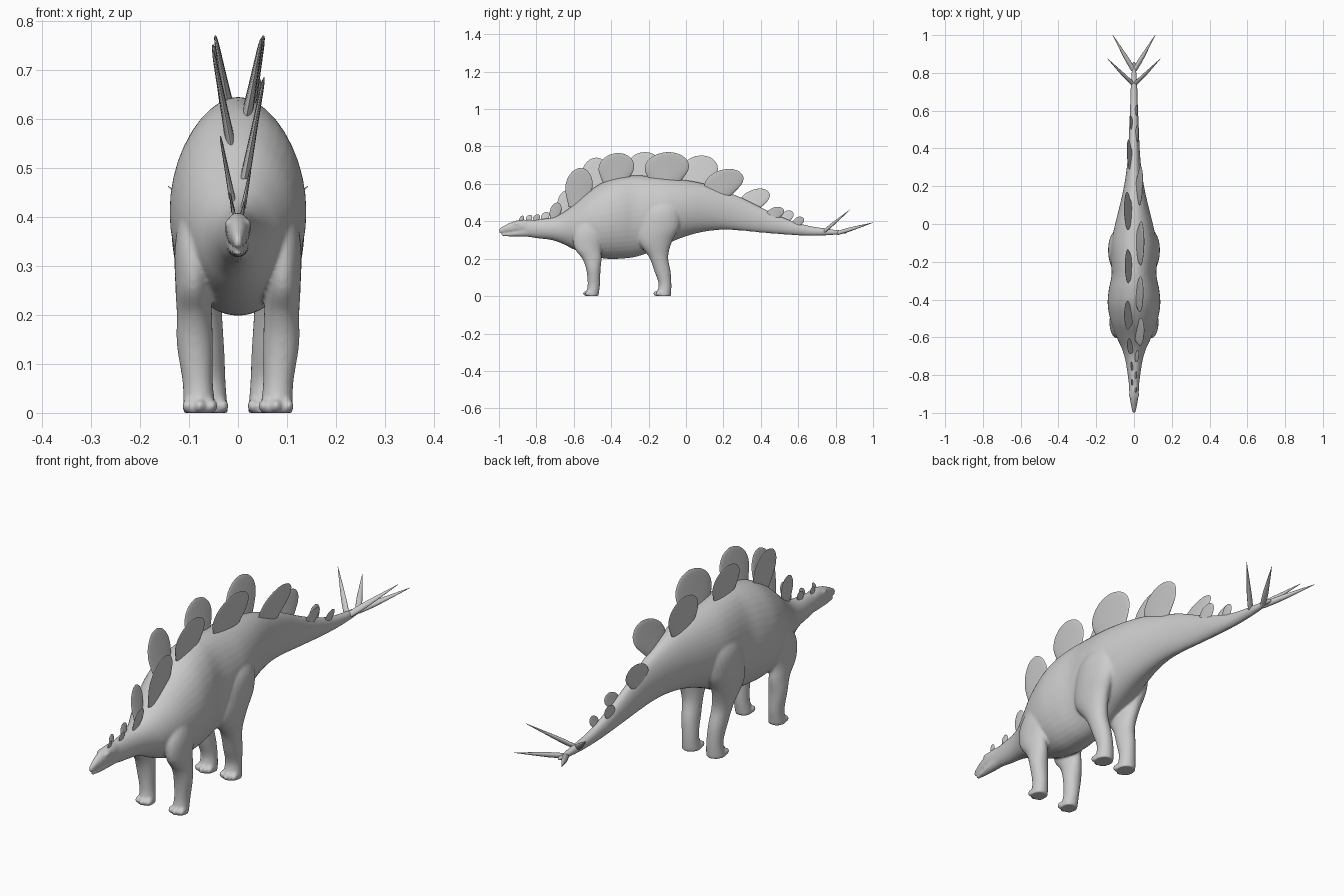
import bpy, bmesh
from math import sin, cos, tau, radians
from mathutils import Vector, Matrix

if "Cube" in bpy.data.objects:
    bpy.data.objects.remove(bpy.data.objects["Cube"])

X, Y, Z = Vector((1, 0, 0)), Vector((0, 1, 0)), Vector((0, 0, 1))

hide = bpy.data.materials.new("grey_hide")
hide.use_nodes = True
GREY = (0.6, 0.6, 0.6, 1)
hide.diffuse_color = GREY
hide.node_tree.nodes["Principled BSDF"].inputs["Base Color"].default_value = GREY


def spline(rows, steps=6):
    """Smooth Catmull-Rom resampling of rows of numbers."""
    out = []
    last = len(rows) - 1
    for i in range(last):
        a, b, c, d = (rows[max(0, min(last, i + k))] for k in (-1, 0, 1, 2))
        for s in range(steps):
            t = s / steps
            out.append([q + t * ((r - p) + t * ((2 * p - 5 * q + 4 * r - w)
                        + t * (3 * q - p - 3 * r + w))) / 2
                        for p, q, r, w in zip(a, b, c, d)])
    return out + [list(rows[-1])]


def loft(bm, rings, u, v, sides=24):
    """Skin elliptical rings (x, y, z, radius_u, radius_v) into a closed tube."""
    loops = []
    for x, y, z, ru, rv in spline(rings):
        loops.append([bm.verts.new(Vector((x, y, z))
                      + u * max(ru, 0.001) * cos(tau * k / sides)
                      + v * max(rv, 0.001) * sin(tau * k / sides)) for k in range(sides)])
    faces = [bm.faces.new((a[k], a[(k + 1) % sides], b[(k + 1) % sides], b[k]))
             for a, b in zip(loops, loops[1:]) for k in range(sides)]
    faces += [bm.faces.new(loops[0]), bm.faces.new(loops[-1])]
    bmesh.ops.recalc_face_normals(bm, faces=faces)


def blob(bm, centre, size):
    """Ellipsoid for toes and brows."""
    bmesh.ops.create_uvsphere(bm, u_segments=16, v_segments=10, radius=1,
                              matrix=Matrix.Translation(centre) @ Matrix.Diagonal((*size, 1)))


def finish(bm, name):
    mesh = bpy.data.meshes.new(name)
    bm.to_mesh(mesh)
    bm.free()
    mesh.materials.append(hide)
    obj = bpy.data.objects.new(name, mesh)
    bpy.context.collection.objects.link(obj)
    bpy.ops.object.select_all(action='DESELECT')
    obj.select_set(True)
    bpy.context.view_layer.objects.active = obj
    bpy.ops.object.shade_smooth_by_angle(angle=radians(50))
    return obj


# Trunk, neck and tail: y, underside, back, half width
TRUNK = [
    (-.9, .33, .395, .016), (-.86, .32, .405, .025), (-.8, .31, .41, .033),
    (-.72, .3, .42, .046), (-.66, .28, .445, .064), (-.6, .25, .49, .092),
    (-.52, .22, .56, .122), (-.43, .2, .615, .139), (-.35, .2, .638, .134),
    (-.27, .21, .645, .119), (-.18, .24, .64, .122), (-.1, .28, .632, .12),
    (0, .32, .62, .1), (.1, .345, .6, .075), (.2, .355, .565, .053),
    (.3, .35, .525, .038), (.4, .34, .475, .03), (.52, .33, .42, .025),
    (.64, .323, .38, .02), (.76, .325, .36, .016), (.86, .335, .348, .008)]

body = bmesh.new()
loft(body, [(0, y, (lo + hi) / 2, w, (hi - lo) / 2) for y, lo, hi, w in TRUNK], X, Z, 40)


def back_height(y):
    return min(spline(TRUNK), key=lambda row: abs(row[0] - y))[2]


# Skull with beak, and a slightly open lower jaw
loft(body, [(0, -.82, .37, .026, .036), (0, -.88, .374, .026, .035),
            (0, -.93, .367, .021, .03), (0, -.97, .358, .014, .02),
            (0, -.995, .349, .008, .014), (0, -1, .345, .004, .007)], X, Z)
loft(body, [(0, -.84, .345, .024, .028), (0, -.9, .337, .02, .019),
            (0, -.95, .329, .013, .01), (0, -.985, .327, .007, .006)], X, Z)

# Legs and feet: x, y, z, radius across, radius along
HIND = [(.06, -.12, .54, .03, .05), (.078, -.13, .46, .054, .1),
        (.085, -.145, .37, .051, .11), (.081, -.165, .29, .045, .09),
        (.071, -.147, .21, .038, .052), (.063, -.125, .13, .035, .043),
        (.058, -.112, .06, .033, .034), (.058, -.122, 0, .038, .042)]
FORE = [(.07, -.49, .43, .045, .06), (.088, -.515, .34, .041, .085),
        (.091, -.525, .26, .037, .073), (.089, -.503, .2, .036, .052),
        (.088, -.495, .14, .037, .038), (.082, -.493, .06, .031, .033),
        (.078, -.503, 0, .034, .035)]
for side in (1, -1):
    for leg in (HIND, FORE):
        loft(body, [(side * x, y, z, a, b) for x, y, z, a, b in leg], X, Y)
        fx, fy, _, wide, deep = leg[-1]
        for k in (-1, 0, 1):
            spot = (side * fx + k * wide * .72, fy - deep * (.85 - .3 * abs(k)), .014)
            blob(body, spot, (.012, .019, .014))
    blob(body, (side * .021, -.905, .388), (.007, .018, .008))

# Fuse everything into one continuous skin
skin = finish(body, "body")
fuse = skin.modifiers.new("Fuse", 'REMESH')
fuse.mode = 'VOXEL'
fuse.voxel_size = .0055
fuse.use_smooth_shade = True
relax = skin.modifiers.new("Relax", 'SMOOTH')
relax.factor = .5
relax.iterations = 6

# Back plates, alternating sides: y, top, half width, backward lean
PLATES = [
    (-.88, .43, .012, .01), (-.84, .435, .016, .01), (-.8, .437, .018, .01),
    (-.755, .45, .022, .015), (-.7, .5, .03, .02), (-.65, .565, .04, .02),
    (-.575, .685, .072, .02), (-.485, .74, .075, .01), (-.375, .765, .094, .02),
    (-.225, .77, .09, .01), (-.105, .77, .117, .02), (.065, .752, .1, .03),
    (.195, .68, .1, .06), (.36, .575, .075, .06), (.475, .477, .045, .025),
    (.535, .458, .035, .025), (.6, .425, .028, .015)]
# Leaf outline: height fraction, width fraction, thickness fraction
LEAF = [(0, .6, 1), (.22, .82, .85), (.48, 1, .65), (.72, .92, .5),
        (.89, .64, .38), (.97, .34, .25), (1, .06, .1)]
for i, (y, top, half, lean) in enumerate(PLATES):
    side = 1 if i % 2 == 0 else -1
    base = back_height(y) - min(.035, half * .6)
    tall = top - base
    plate = bmesh.new()
    loft(plate, [(side * (.2 * half * .6 + .005 + .19 * tall * h), y + lean * (h - .4),
                  base + tall * h, half * w, (.003 + .1 * half) * t)
                 for h, w, t in LEAF], Y, X)
    finish(plate, f"back_plate_{i + 1}_{'left' if side > 0 else 'right'}")

# Two pairs of tail spikes: root y, root z, tip
for pair, root_y, root_z, tip in (("front", .735, .343, (.142, .877, .462)),
                                  ("rear", .81, .337, (.112, 1, .393))):
    for side, label in ((1, "left"), (-1, "right")):
        root, end = Vector((0, root_y, root_z)), Vector((side * tip[0], tip[1], tip[2]))
        spike = bmesh.new()
        loft(spike, [(*root.lerp(end, t), r, r * .8)
                     for t, r in ((0, .014), (.3, .014), (.65, .008), (1, .001))], X, Z, 12)
        finish(spike, f"tail_spike_{pair}_{label}")
